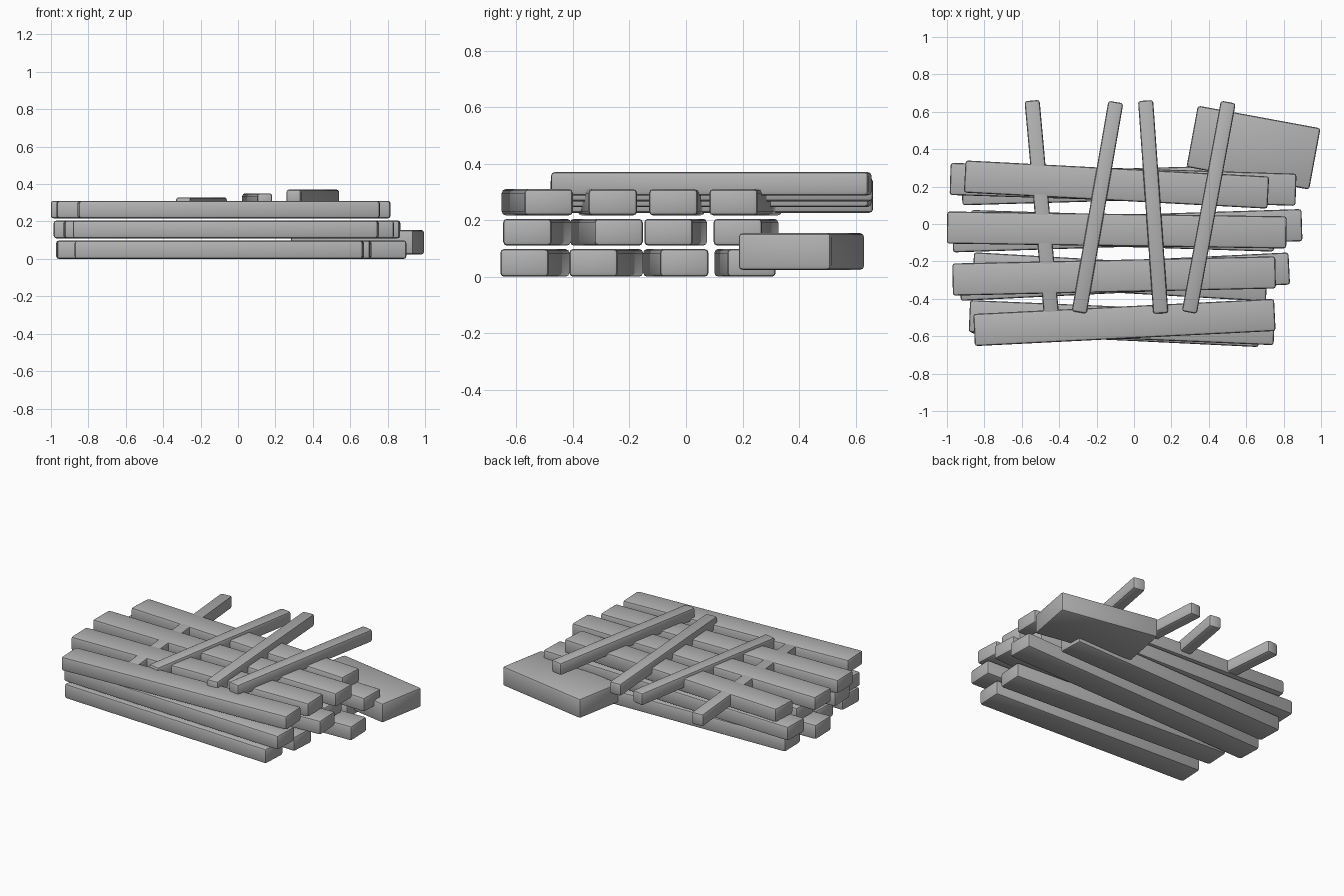
import bpy, bmesh, math
from mathutils import Vector

if "Cube" in bpy.data.objects:
    bpy.data.objects.remove(bpy.data.objects["Cube"])

grey = bpy.data.materials.new("weathered grey")
grey.diffuse_color = (0.45, 0.45, 0.45, 1)
grey.use_nodes = True
grey.node_tree.nodes["Principled BSDF"].inputs["Base Color"].default_value = grey.diffuse_color


def beam(name, start, end, width, z0, z1, bevel=0.014):
    """Rounded box whose centre line runs from start to end."""
    a, b = Vector(start), Vector(end)
    d = b - a
    bm = bmesh.new()
    bmesh.ops.create_cube(bm, size=1)
    bmesh.ops.scale(bm, vec=(d.length, width, z1 - z0), verts=bm.verts)
    bmesh.ops.bevel(bm, geom=bm.edges[:], offset=bevel, segments=2,
                    profile=0.5, affect='EDGES')
    mesh = bpy.data.meshes.new(name)
    bm.to_mesh(mesh)
    bm.free()
    mesh.materials.append(grey)
    ob = bpy.data.objects.new(name, mesh)
    ob.location = ((a.x + b.x) / 2, (a.y + b.y) / 2, (z0 + z1) / 2)
    ob.rotation_euler.z = math.atan2(d.y, d.x)
    bpy.context.collection.objects.link(ob)
    bpy.ops.object.select_all(action='DESELECT')
    ob.select_set(True)
    bpy.context.view_layer.objects.active = ob
    bpy.ops.object.shade_smooth_by_angle(angle=math.radians(40))
    return ob


# Three layers of wide planks: left x, left y, right x, right y
layers = {
    ("bottom_plank", 0.0, 0.098): [
        (-0.87, -0.498, 0.67, -0.572),
        (-0.86, -0.237, 0.71, -0.328),
        (-0.97, -0.066, 0.898, -0.006),
        (-0.92, 0.186, 0.70, 0.232)],
    ("middle_plank", 0.11, 0.205): [
        (-0.88, -0.493, 0.75, -0.562),
        (-0.93, -0.325, 0.83, -0.238),
        (-0.873, -0.011, 0.75, -0.062),
        (-0.983, 0.241, 0.866, 0.183)],
    ("top_plank", 0.217, 0.31): [
        (-0.855, -0.567, 0.753, -0.486),
        (-0.97, -0.297, 0.757, -0.259),
        (-1.0, -0.019, 0.815, -0.045),
        (-0.905, 0.254, 0.718, 0.168)],
}
for (name, z0, z1), planks in layers.items():
    for i, (x0, y0, x1, y1) in enumerate(planks, 1):
        beam(f"{name}_{i}", (x0, y0), (x1, y1), 0.172, z0, z1)

# Narrow sticks laid across, each slightly higher than the last
sticks = [
    (-0.442, -0.48, -0.545, 0.66),
    (-0.293, -0.473, -0.097, 0.652),
    (0.143, -0.478, 0.062, 0.66),
    (0.296, -0.473, 0.504, 0.652),
]
for i, (x0, y0, x1, y1) in enumerate(sticks):
    z = 0.226 + 0.0205 * i
    beam(f"cross_stick_{i + 1}", (x0, y0), (x1, y1), 0.081, z, z + 0.083)

# Broad slab at the back right corner
beam("corner_slab", (0.311, 0.469), (0.967, 0.348), 0.333, 0.024, 0.154)
